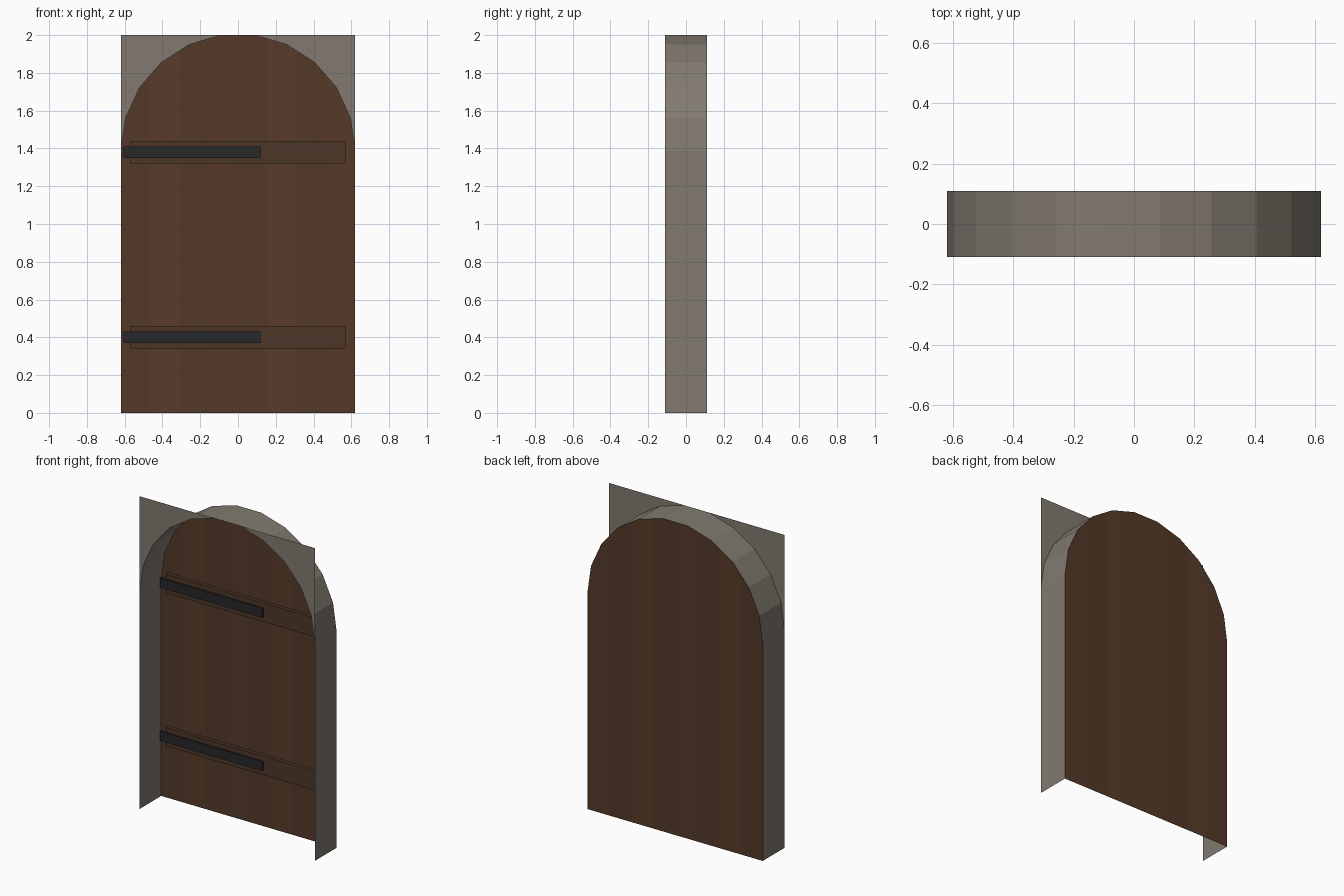
import bpy, bmesh, math
from mathutils import Vector

if "Cube" in bpy.data.objects:
    bpy.data.objects.remove(bpy.data.objects["Cube"])

HALF_W, HALF_D, TOP, SEGS = 0.62, 0.11, 2.0, 11
SPRING = TOP - HALF_W * math.sin(5 * math.pi / SEGS)


def material(name, rgb):
    m = bpy.data.materials.new(name)
    m.diffuse_color = (*rgb, 1)
    m.use_nodes = True
    m.node_tree.nodes["Principled BSDF"].inputs["Base Color"].default_value = m.diffuse_color
    return m


def finish(bm, name, mats):
    mesh = bpy.data.meshes.new(name)
    bm.to_mesh(mesh)
    bm.free()
    for m in mats:
        mesh.materials.append(m)
    obj = bpy.data.objects.new(name, mesh)
    bpy.context.collection.objects.link(obj)
    return obj


def box(name, x, y, z, mat):
    bm = bmesh.new()
    bmesh.ops.create_cube(bm, size=1)
    for v in bm.verts:
        v.co = [lo + (c + 0.5) * (hi - lo) for c, (lo, hi) in zip(v.co, (x, y, z))]
    return finish(bm, name, [mat])


stone = material("stone", (0.22, 0.195, 0.16))
woods = [material(f"wood_{i}", (0.092 * k, 0.042 * k, 0.022 * k))
         for i, k in enumerate((0.96, 1.0, 0.94, 1.06))]
ledger_wood = material("ledger_wood", (0.075, 0.037, 0.021))
iron = material("iron", (0.02, 0.021, 0.023))

# Arch outline, from right springing point to left
arch = [(HALF_W * math.cos(math.pi * i / SEGS),
         SPRING + HALF_W * math.sin(math.pi * i / SEGS)) for i in range(SEGS + 1)]
outline = [(HALF_W, 0)] + arch + [(-HALF_W, 0)]

# Stone reveal: open strip running round jambs and arch
bm = bmesh.new()
front = [bm.verts.new((x, -HALF_D, z)) for x, z in outline]
back = [bm.verts.new((x, HALF_D, z)) for x, z in outline]
for i in range(len(outline) - 1):
    bm.faces.new((front[i], front[i + 1], back[i + 1], back[i]))
finish(bm, "stone_reveal", [stone])

# Flat stone corners above the arch, on the front plane
for side, name in ((1, "right"), (-1, "left")):
    bm = bmesh.new()
    pts = [(HALF_W, TOP)] + arch[:6]
    if side == 1:
        pts.reverse()
    bm.faces.new([bm.verts.new((side * x, -HALF_D, z)) for x, z in pts])
    bmesh.ops.recalc_face_normals(bm, faces=bm.faces)
    if bm.faces[:][0].normal.y > 0:
        bmesh.ops.reverse_faces(bm, faces=bm.faces)
    bmesh.ops.triangulate(bm, faces=bm.faces)
    finish(bm, f"{name}_spandrel", [stone])

# Door leaf on the back plane, cut into eight planks of varied brown
PLANKS = 8
width = 2 * HALF_W / PLANKS
bm = bmesh.new()
bm.faces.new([bm.verts.new((x, HALF_D, z)) for x, z in outline])
for i in range(1, PLANKS):
    bmesh.ops.bisect_plane(bm, geom=bm.verts[:] + bm.edges[:] + bm.faces[:],
                           plane_co=Vector((-HALF_W + i * width, 0, 0)),
                           plane_no=Vector((1, 0, 0)))
for f in bm.faces:
    plank = int((f.calc_center_median().x + HALF_W) / width)
    f.material_index = plank * 3 % 4
finish(bm, "door_planks", woods)

# Cross ledgers with iron hinge straps
for z, name in ((0.40, "lower"), (1.38, "upper")):
    box(f"{name}_ledger", (-0.57, 0.57), (0.086, 0.109), (z - 0.06, z + 0.06), ledger_wood)
    box(f"{name}_hinge_strap", (-0.605, 0.12), (0.074, 0.09), (z - 0.03, z + 0.03), iron)
